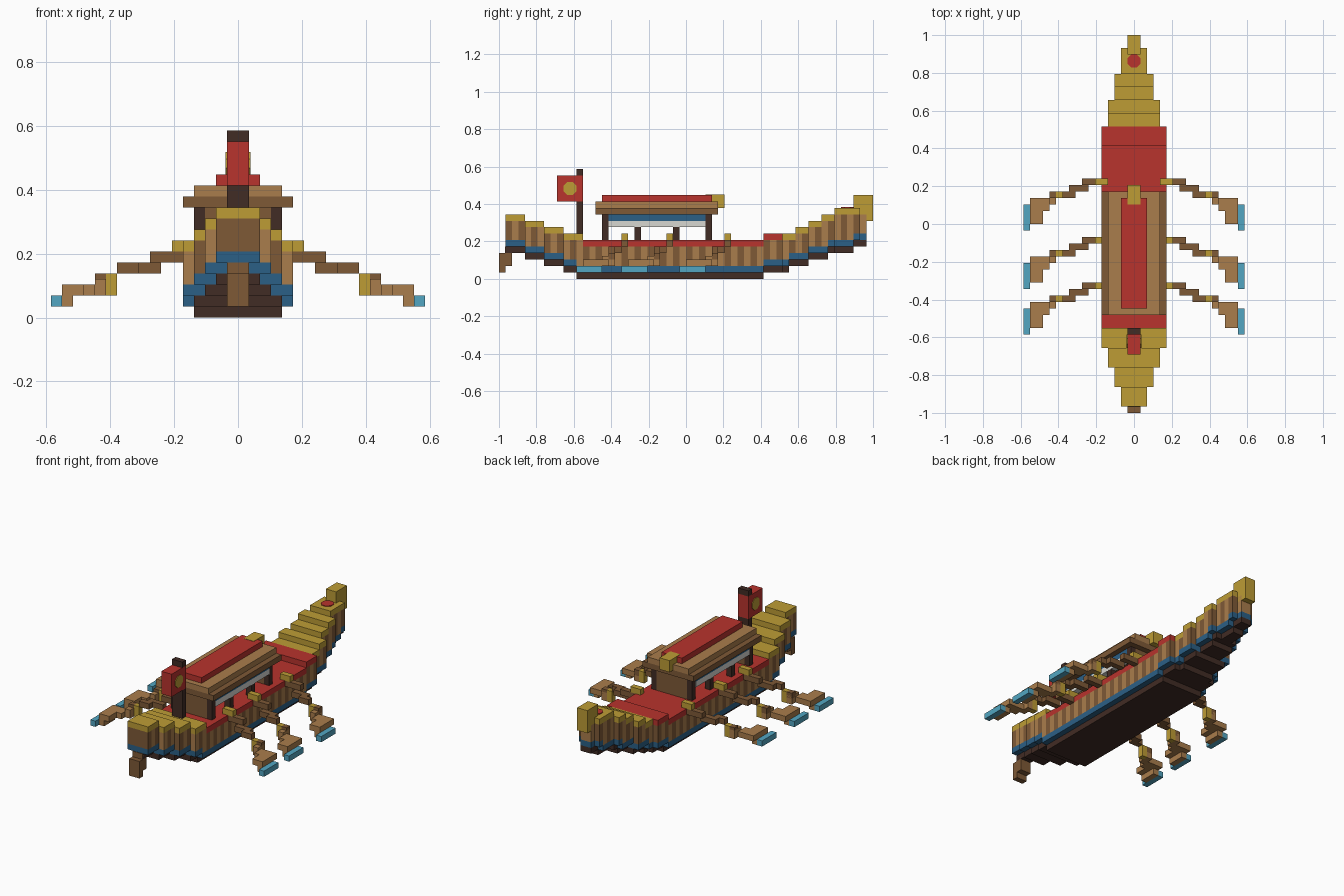
import bpy
import bmesh
from math import radians
from mathutils import Matrix, Vector

default_cube = bpy.data.objects.get("Cube")
if default_cube:
    bpy.data.objects.remove(default_cube, do_unlink=True)

UNIT = 2 / 58  # edge of one block


def make_material(name, colour):
    material = bpy.data.materials.new(name)
    material.use_nodes = True
    material.diffuse_color = (*colour, 1)
    shader = material.node_tree.nodes["Principled BSDF"]
    shader.inputs["Base Color"].default_value = (*colour, 1)
    shader.inputs["Roughness"].default_value = 0.9
    return material


DARK = make_material("dark wood", (.053, .025, .018))
BROWN = make_material("brown wood", (.21, .1, .037))
TAN = make_material("tan wood", (.4, .205, .072))
RED = make_material("red paint", (.48, .033, .026))
GOLD = make_material("gold paint", (.51, .335, .036))
BLUE = make_material("blue paint", (.024, .117, .24))
CYAN = make_material("cyan paint", (.085, .38, .54))
WHITE = make_material("white trim", (.68, .68, .64))


def finish(name, bm, materials):
    mesh = bpy.data.meshes.new(name)
    bm.to_mesh(mesh)
    bm.free()
    for material in materials:
        mesh.materials.append(material)
    part = bpy.data.objects.new(name, mesh)
    bpy.context.scene.collection.objects.link(part)
    return part


def blocks(name, boxes):
    """Boxes given as (material, x range, y range, z range) in block units."""
    bm = bmesh.new()
    materials = []
    for material, *ranges in boxes:
        if material not in materials:
            materials.append(material)
        centre = Vector([(low + high) / 2 for low, high in ranges]) * UNIT
        size = Vector([high - low for low, high in ranges]) * UNIT
        made = bmesh.ops.create_cube(
            bm, size=1, matrix=Matrix.Translation(centre) @ Matrix.Diagonal((*size, 1)))
        for face in {f for v in made["verts"] for f in v.link_faces}:
            face.material_index = materials.index(material)
    return finish(name, bm, materials)


def wide(half):
    return (-half, half)


def mirrored(boxes):
    return boxes + [(m, (-x[1], -x[0]), y, z) for m, x, y, z in boxes]


def disc(name, material, centre, radius, axis):
    """Thin eight-sided plate facing along an axis."""
    bm = bmesh.new()
    turn = Matrix.Rotation(radians(90), 4, "Y") if axis == "X" else Matrix()
    spin = Matrix.Rotation(radians(22.5), 4, "Z")
    bmesh.ops.create_cone(bm, cap_ends=True, segments=8, radius1=radius * UNIT,
                          radius2=radius * UNIT, depth=0.008,
                          matrix=Matrix.Translation(Vector(centre) * UNIT) @ turn @ spin)
    return finish(name, bm, [material])


# Hull stations: start, end, half width, keel height, deck height, deck paint
STATIONS = [
    (-28, -25, 2, 4, 10, GOLD), (-25, -22, 3, 3, 9, GOLD),
    (-22, -19, 4, 2, 8, GOLD), (-19, -17, 5, 1, 7, GOLD),
    (-17, -16, 5, 0, 7, GOLD), (-16, 12, 5, 0, 6, RED),
    (12, 15, 5, 1, 7, RED), (15, 16, 4, 1, 7, GOLD),
    (16, 17, 4, 2, 7, GOLD), (17, 19, 4, 2, 8, GOLD),
    (19, 21, 3, 3, 9, GOLD), (21, 22, 3, 3, 10, GOLD),
    (22, 23, 3, 4, 10, GOLD), (23, 26, 2, 4, 11, GOLD),
    (26, 27, 2, 5, 11, GOLD), (27, 28, 1, 5, 11, GOLD),
]
keel, stripe, planks, deck = [], [], [], []
for start, end, half, base, top, paint in STATIONS:
    span = (start, end)
    keel.append((DARK, wide(max(half - 1, 1)), span, (base, base + 1)))
    stripe.append((BLUE, wide(half), span, (base + 1, base + 2)))
    deck.append((paint, wide(half), span, (top - 1, top)))
    for y in range(start, end):
        wood = TAN if y % 2 else BROWN
        planks.append((wood, wide(half), (y, y + 1), (base + 2, top - 1)))
blocks("hull_keel", keel)
blocks("hull_stripe", stripe)
blocks("hull_planks", planks)
blocks("deck", deck)

# Prow ornament, its red inlay and the steering rudder
blocks("prow_finial", [(GOLD, wide(1), (26, 29), (9, 13))])
disc("prow_inlay", RED, (0, 25, 11), 1.08, "Z")
blocks("rudder", [(BROWN, wide(1), (-29, -28), (1, 4)),
                  (BROWN, wide(1), (-28.1, -27), (2, 5))])

# Canopy roof in three tiers
blocks("canopy_roof", [
    (BROWN, wide(5), (-14, 5), (10, 11)),
    (TAN, wide(4), (-14, 5), (11, 12)),
    (RED, wide(2), (-13, 4), (12, 13)),
])
blocks("canopy_ornament", [(GOLD, wide(1), (3, 6), (11, 13.05))])

# Posts, side valances and end panels
posts = [(DARK, (3, 4), (y, y + 1), (6, 10)) for y in (-13, -8, -2, 3)]
blocks("canopy_posts", mirrored(posts))
blocks("canopy_valance", mirrored([
    (BLUE, (3, 4.02), (-12, 3), (9, 10)),
    (WHITE, (3, 4.02), (-12, 3), (8, 9)),
]))
blocks("canopy_end_panels", [
    (BROWN, wide(3), (y, y + 1), (6, 10)) for y in (-13, 3)])

# Mast and banner with round emblems
blocks("mast", [(DARK, wide(1), (-17, -16), (6, 12)),
                (DARK, wide(1), (-17, -16), (16, 17))])
blocks("banner", [(RED, wide(1), (-20, -16), (12, 16))])
for side, name in ((1, "left"), (-1, "right")):
    disc("banner_emblem_" + name, GOLD, (side, -18, 14), 1.1, "X")

# Oars: material, x start and end, y offsets, height range
OAR = [
    (GOLD, 4, 6, 0, 1, 6, 7),
    (BROWN, 5, 8, 0, 1, 5, 6),
    (BROWN, 7, 10, -1, 0, 4, 5),
    (BROWN, 9, 11, -2, -1, 4, 5),
    (GOLD, 11, 12, -2, -1, 2, 4),
    (BROWN, 12, 13, -2, -1, 3, 4),
    (TAN, 12, 13, -3, -1, 2, 3.5),
    (TAN, 13, 14, -4, -2, 2, 3),
    (TAN, 14, 16, -6, -2, 2, 3),
    (TAN, 15, 16, -6, -3, 1, 2),
    (CYAN, 16, 17, -7, -3, 1, 2),
]
for row, y in (("front", -10), ("middle", -3), ("back", 6)):
    blocks("oars_" + row, mirrored([
        (m, (x0, x1), (y + a, y + b), (low, high))
        for m, x0, x1, a, b, low, high in OAR]))
